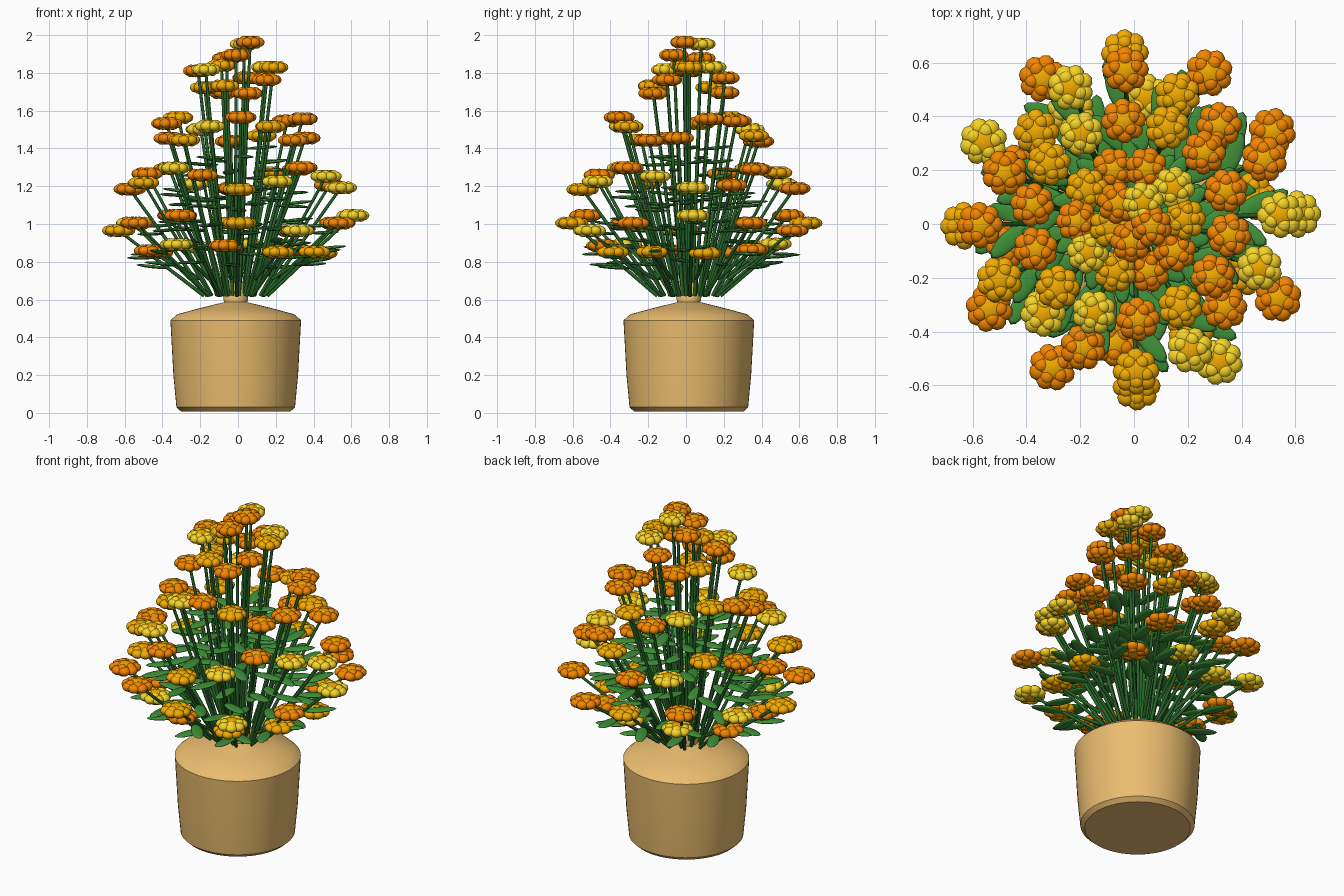
import bpy, bmesh, math, random
from mathutils import Matrix, Vector

if "Cube" in bpy.data.objects:
    bpy.data.objects.remove(bpy.data.objects["Cube"])

random.seed(4)

def material(name, rgb):
    m = bpy.data.materials.new(name)
    m.diffuse_color = (*rgb, 1)
    m.use_nodes = True
    m.node_tree.nodes["Principled BSDF"].inputs["Base Color"].default_value = m.diffuse_color
    return m

CLAY = material("clay", (0.83, 0.51, 0.16))
ORANGE = material("orange", (0.90, 0.24, 0))
AMBER = material("amber", (0.90, 0.41, 0))
YELLOW = material("yellow", (0.93, 0.66, 0.02))
STEM = material("stem_green", (0.02, 0.13, 0.02))
LEAF = material("leaf_green", (0.05, 0.28, 0.04))
CENTRE = Vector((-0.012, 0.015, 0))

def mesh_from(bm, name, mats):
    me = bpy.data.meshes.new(name)
    bm.to_mesh(me)
    bm.free()
    for m in mats:
        me.materials.append(m)
    return me

def add_object(name, me, loc=CENTRE):
    ob = bpy.data.objects.new(name, me)
    ob.location = loc
    bpy.context.collection.objects.link(ob)
    return ob

def ball(bm, matrix, segs, rings, mat=0):
    n = len(bm.faces)
    bmesh.ops.create_uvsphere(bm, u_segments=segs, v_segments=rings, radius=1, matrix=matrix)
    bm.faces.ensure_lookup_table()
    for f in bm.faces[n:]:
        f.smooth = True
        f.material_index = mat

def polar(r, a, z):
    return Vector((r * math.cos(a), r * math.sin(a), z))

# Vase: lathed profile with sloping shoulder and narrow neck
profile = [(0, 0.008), (0.29, 0.008), (0.314, 0.03), (0.33, 0.2), (0.346, 0.49), (0.31, 0.522),
           (0.2, 0.552), (0.062, 0.586), (0.066, 0.61), (0.05, 0.645), (0.048, 0.69), (0, 0.69)]
bm = bmesh.new()
pts = [bm.verts.new((r, 0, z)) for r, z in profile]
edges = [bm.edges.new(p) for p in zip(pts, pts[1:])]
bmesh.ops.spin(bm, geom=pts + edges, cent=(0, 0, 0), axis=(0, 0, 1), angle=math.tau, steps=64)
bmesh.ops.remove_doubles(bm, verts=bm.verts, dist=1e-4)
bmesh.ops.recalc_face_normals(bm, faces=bm.faces)
vase = add_object("vase", mesh_from(bm, "vase", [CLAY]))
bpy.context.view_layer.objects.active = vase
vase.select_set(True)
bpy.ops.object.shade_smooth_by_angle(angle=math.radians(40))

# Flower head: core with rings of rounded petals
def flower_mesh(name, petal, core):
    bm = bmesh.new()
    ball(bm, Matrix.Diagonal((0.054, 0.054, 0.034, 1)), 14, 8, 1)
    for count, r, z, s in ((8, 0.051, 0, 0.032), (5, 0.038, 0.013, 0.026), (5, 0.038, -0.013, 0.026)):
        for i in range(count):
            ball(bm, Matrix.Translation(polar(r, math.tau * i / count, z))
                 @ Matrix.Diagonal((s, s, s * 0.8, 1)), 10, 6)
    return mesh_from(bm, name, [petal, core])

HEADS = {"O": flower_mesh("orange_flower", ORANGE, AMBER),
         "A": flower_mesh("amber_flower", AMBER, AMBER),
         "Y": flower_mesh("yellow_flower", YELLOW, AMBER)}

# Tiers: colours, first angle, radius, height, height wave (size, rate, phase), stem foot scale
TIERS = [
    ("AOYYOOYOAA", 11, 0.46, 0.87, 0.025, 1.5, 3, 0.46),
    ("YOOAOYAOOAYO", 2, 0.62, 1.005, 0.04, 1.57, 0, 0.27),
    ("YOOAOYAOOAYOAYOY", 2, 0.52, 1.24, 0.06, 1.6, 2.5, 0.27),
    ("OOAOYAOOAYOAOO", 17, 0.37, 1.5, 0.065, 1.31, -0.52, 0.27),
    ("YOOAOYAOOA", 37, 0.20, 1.76, 0.07, 1.38, 0, 0.28),
    ("OYOAO", -17, 0.08, 1.905, 0.065, 1.26, -0.5, 0.28),
]

stems, leaves = bmesh.new(), bmesh.new()
for t, (colours, start, radius, height, size, rate, phase, foot) in enumerate(TIERS):
    for i, colour in enumerate(colours):
        a = math.radians(start) + math.tau * i / len(colours)
        wave = math.cos(rate * i + phase)
        # The widest-swinging tier leans out further where it dips
        head = polar(radius - (0.045 * wave if t == 2 else 0), a, height + size * wave)
        base = Vector((head.x * foot, head.y * foot, 0.71 if t == 0 else 0.62))
        flower = add_object(f"flower_{t}_{i}", HEADS[colour], head + CENTRE)
        s = 1.08 - 0.14 * max(0, head.z - 1)
        flower.scale = (s, s, 1)
        flower.rotation_euler.z = a
        # Stem from vase mouth up to the head
        d = head - base
        bmesh.ops.create_cone(stems, cap_ends=True, segments=8, radius1=0.010, radius2=0.008,
                              depth=d.length, matrix=Matrix.Translation((base + head) / 2)
                              @ d.to_track_quat("Z", "Y").to_matrix().to_4x4())
        # Nearly level leaves pointing outwards from the stem
        if t == 0:
            continue
        for frac, turn in ((0.42, -0.55), (0.58, 0.55)):
            ball(leaves, Matrix.Translation(base + d * frac)
                 @ Matrix.Rotation(a + turn + random.uniform(-0.2, 0.2), 4, "Z")
                 @ Matrix.Rotation(random.uniform(-0.12, 0.05), 4, "Y")
                 @ Matrix.Translation((0.09, 0, 0))
                 @ Matrix.Diagonal((0.092, 0.034, 0.009, 1)), 12, 6)
for f in stems.faces:
    f.smooth = len(f.verts) == 4
add_object("stems", mesh_from(stems, "stems", [STEM]))
add_object("leaves", mesh_from(leaves, "leaves", [LEAF]))
